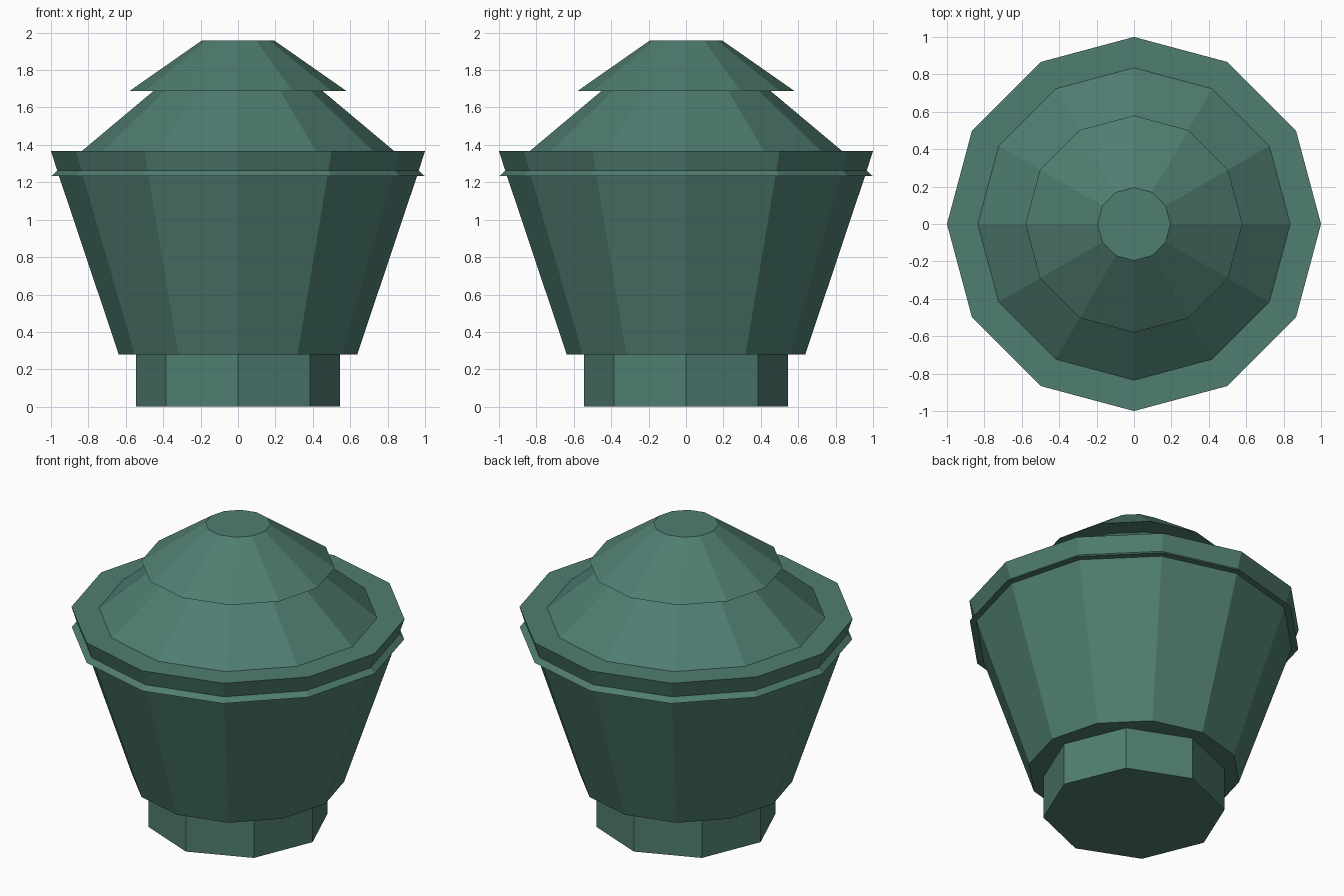
import bpy, bmesh, math

if "Cube" in bpy.data.objects:
    bpy.data.objects.remove(bpy.data.objects["Cube"])

green = bpy.data.materials.new("muted_green")
green.diffuse_color = (0.08, 0.205, 0.165, 1)
green.use_nodes = True
green.node_tree.nodes["Principled BSDF"].inputs["Base Color"].default_value = green.diffuse_color


def lathe(name, sides, profile, cap_bottom=False, cap_top=False):
    """Flat-faced revolve of (radius, z) points, first vertex on +x."""
    bm = bmesh.new()
    rings = []
    for r, z in profile:
        rings.append([bm.verts.new((r * math.cos(2 * math.pi * i / sides),
                                    r * math.sin(2 * math.pi * i / sides), z))
                      for i in range(sides)])
    for a, b in zip(rings, rings[1:]):
        for i in range(sides):
            j = (i + 1) % sides
            bm.faces.new((a[i], a[j], b[j], b[i]))
    if cap_bottom:
        bm.faces.new(rings[0][::-1])
    if cap_top:
        bm.faces.new(rings[-1])
    mesh = bpy.data.meshes.new(name)
    bm.to_mesh(mesh)
    bm.free()
    mesh.materials.append(green)
    obj = bpy.data.objects.new(name, mesh)
    bpy.context.collection.objects.link(obj)
    return obj


# Eight-sided foot
lathe("foot", 8, [(0.545, 0), (0.545, 0.278)], cap_bottom=True)

# Flared twelve-sided body with a thin lip and a flat rim
lathe("body", 12, [(0.637, 0.278), (0.957, 1.233), (0.998, 1.233),
                   (0.966, 1.262), (1.0, 1.367), (0.835, 1.367)], cap_bottom=True)

# Lower sloping roof
lathe("lower_roof", 12, [(0.835, 1.367), (0.452, 1.688)])

# Overhanging cap with a flat underside
lathe("upper_cap", 12, [(0.452, 1.688), (0.58, 1.688), (0.195, 1.957)], cap_top=True)
